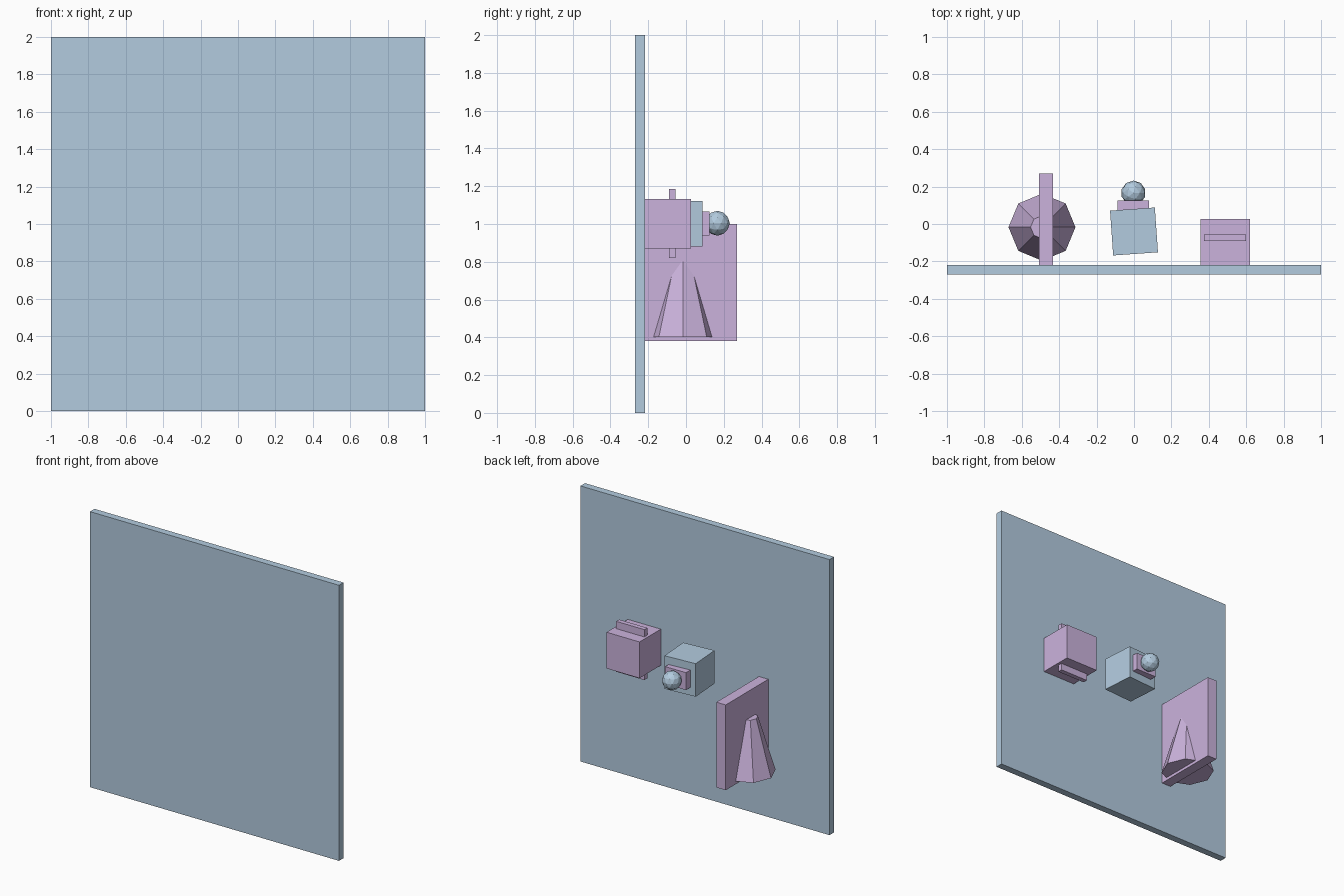
import bpy
from math import radians

if "Cube" in bpy.data.objects:
    bpy.data.objects.remove(bpy.data.objects["Cube"])


def material(name, color):
    m = bpy.data.materials.new(name)
    m.diffuse_color = color
    m.use_nodes = True
    m.node_tree.nodes["Principled BSDF"].inputs["Base Color"].default_value = m.diffuse_color
    return m


BLUE = material("blue", (0.45, 0.60, 0.74, 1))
PURPLE = material("purple", (0.60, 0.45, 0.72, 1))


def finish(name, mat):
    o = bpy.context.object
    o.name = name
    o.data.materials.append(mat)
    return o


def box(name, mat, x, y, z, turn=0):
    """Box from (min, max) ranges, turned about its own vertical axis."""
    r = (x, y, z)
    bpy.ops.mesh.primitive_cube_add(size=1, location=[(a + b) / 2 for a, b in r])
    o = finish(name, mat)
    o.scale = [b - a for a, b in r]
    o.rotation_euler.z = radians(turn)
    return o


# Backing wall
box("wall_panel", BLUE, (-1, 1), (-0.27, -0.218), (0, 2))

# Wall box with a blade running through top and bottom
box("wall_box", PURPLE, (0.355, 0.62), (-0.218, 0.026), (0.87, 1.133))
box("blade", PURPLE, (0.374, 0.60), (-0.09, -0.056), (0.82, 1.186))

# Slightly turned cube with a mounting block and knob
box("turned_cube", BLUE, (-0.12, 0.12), (-0.16, 0.08), (0.882, 1.122), turn=4)
box("knob_mount", PURPLE, (-0.087, 0.08), (0.04, 0.125), (0.94, 1.066))
bpy.ops.mesh.primitive_ico_sphere_add(subdivisions=2, radius=0.066, location=(-0.003, 0.166, 1.004))
finish("knob", BLUE)

# Upright fin with an eight-sided tapered cone through it
box("fin", PURPLE, (-0.508, -0.433), (-0.218, 0.27), (0.381, 1.0))
bpy.ops.mesh.primitive_cone_add(vertices=8, radius1=0.179, radius2=0.061, depth=0.4,
                                location=(-0.492, -0.017, 0.602))
finish("tapered_cone", PURPLE)
